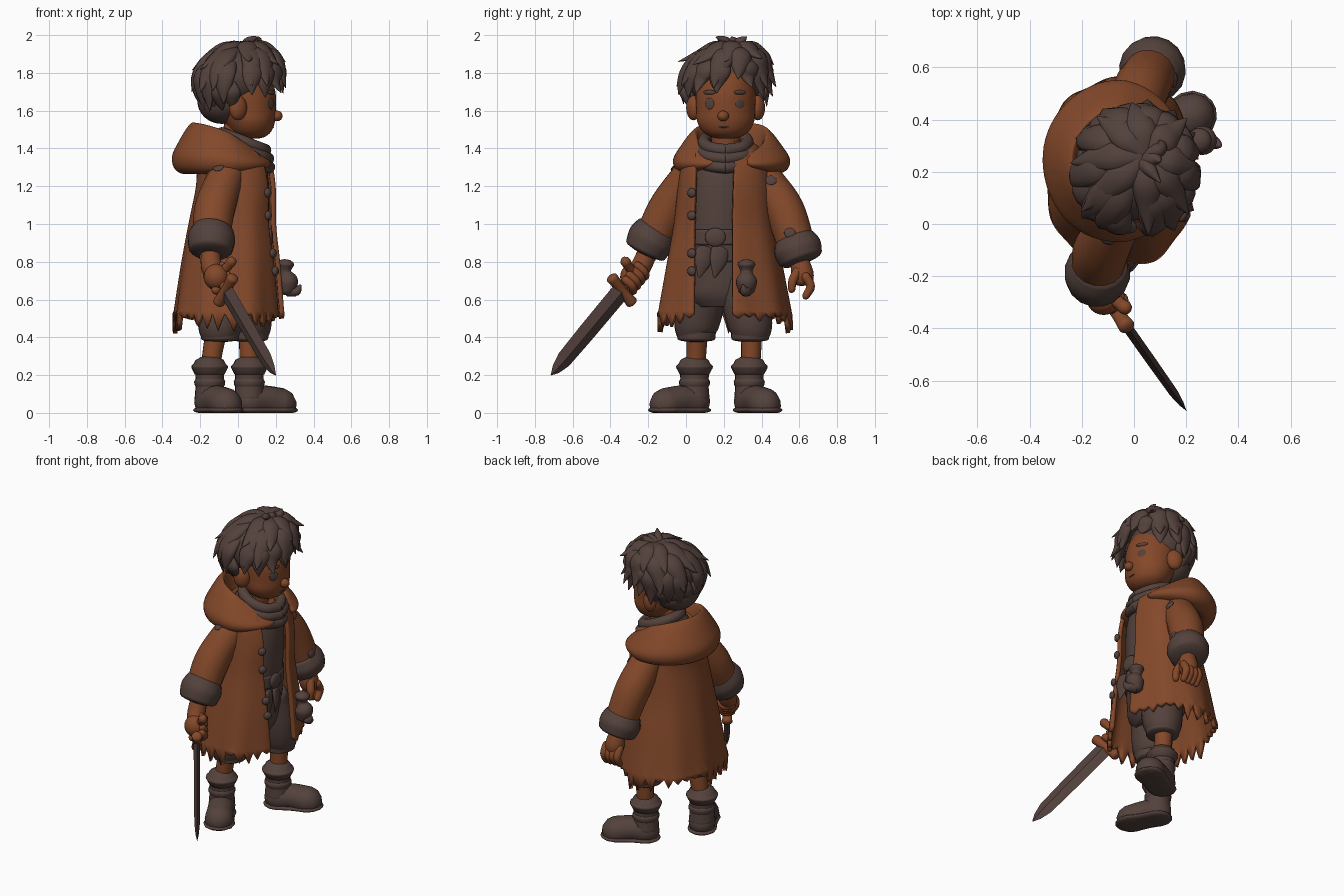
import bpy, bmesh, random
from math import sin, cos, pi, asin, radians, sqrt
from mathutils import Vector, Matrix

random.seed(4)
if "Cube" in bpy.data.objects:
    bpy.data.objects.remove(bpy.data.objects["Cube"])


def material(name, rgb):
    m = bpy.data.materials.new(name)
    m.use_nodes = True
    m.diffuse_color = (*rgb, 1)
    bsdf = m.node_tree.nodes["Principled BSDF"]
    bsdf.inputs["Base Color"].default_value = (*rgb, 1)
    bsdf.inputs["Roughness"].default_value = 0.8
    return m


RUST = material("rust cloth", (0.23, 0.066, 0.023))
SKIN = material("tan skin", (0.23, 0.064, 0.022))
DARK = material("dark brown", (0.088, 0.054, 0.045))
STEEL = material("dull blade", (0.085, 0.052, 0.046))


def finish(bm, name, mat, smooth=True):
    bmesh.ops.recalc_face_normals(bm, faces=bm.faces)
    me = bpy.data.meshes.new(name)
    bm.to_mesh(me)
    bm.free()
    me.materials.append(mat)
    for p in me.polygons:
        p.use_smooth = smooth
    ob = bpy.data.objects.new(name, me)
    bpy.context.collection.objects.link(ob)
    return ob


def spline(pts, steps=5):
    # Smooth path through tuples of any length
    p = [pts[0]] + list(pts) + [pts[-1]]
    out = []
    for i in range(1, len(p) - 2):
        for s in range(steps):
            t = s / steps
            out.append([0.5 * (2 * b + (c - a) * t + (2 * a - 5 * b + 4 * c - d) * t * t
                               + (3 * b - a - 3 * c + d) * t ** 3)
                        for a, b, c, d in zip(p[i - 1], p[i], p[i + 1], p[i + 2])])
    return out + [list(pts[-1])]


def skin_rings(name, rings, mat, smooth=True):
    # Closed body through rings of points, capped at both ends
    bm = bmesh.new()
    rings = [[bm.verts.new(p) for p in r] for r in rings]
    n = len(rings[0])
    for a, b in zip(rings, rings[1:]):
        for i in range(n):
            j = (i + 1) % n
            bm.faces.new((a[i], a[j], b[j], b[i]))
    bm.faces.new(rings[0])
    bm.faces.new(rings[-1])
    return finish(bm, name, mat, smooth)


def tube(name, pts, mat, ref=(1, 0.3, 0.1), flat=1.0, cap=0.5, n=16, floor=False):
    # Round-ended tube along points of (x, y, z, radius)
    rows = [(Vector(q[:3]), max(q[3], 0.003)) for q in spline(pts)]
    d0 = (rows[0][0] - rows[1][0]).normalized()
    d1 = (rows[-1][0] - rows[-2][0]).normalized()
    ends = [(sin(a), cos(a)) for a in (0.5, 1.0, 1.4)]
    (c0, r0), (c1, r1) = rows[0], rows[-1]
    rows = ([(c0 + d0 * r0 * s * cap, r0 * c) for s, c in reversed(ends)] + rows
            + [(c1 + d1 * r1 * s * cap, r1 * c) for s, c in ends])
    rings = []
    for i, (c, r) in enumerate(rows):
        d = (rows[min(i + 1, len(rows) - 1)][0] - rows[max(i - 1, 0)][0]).normalized()
        u = d.cross(Vector(ref)).normalized()
        v = u.cross(d)
        ring = [c + u * r * cos(k * 2 * pi / n) + v * r * flat * sin(k * 2 * pi / n) for k in range(n)]
        rings.append([Vector((p.x, p.y, max(p.z, 0))) for p in ring] if floor else ring)
    return skin_rings(name, rings, mat)


def ball(name, loc, size, mat, facing=None):
    # Ellipsoid; facing turns its local x axis to a direction
    bm = bmesh.new()
    bmesh.ops.create_uvsphere(bm, u_segments=24, v_segments=16, radius=1)
    rot = Vector(facing).to_track_quat('X', 'Z').to_matrix().to_4x4() if facing else Matrix()
    bm.transform(Matrix.Translation(loc) @ rot @ Matrix.Diagonal((*size, 1)))
    return finish(bm, name, mat)


def loft(name, levels, mat, n=48):
    # Closed body from (z, cx, cy, rx, ry) sections
    angles = [k * 2 * pi / n for k in range(n)]
    return skin_rings(name, [[(cx + rx * cos(a), cy + ry * sin(a), z) for a in angles]
                             for z, cx, cy, rx, ry in spline(levels)], mat)


def squared(c):
    # Cosine flattened so the coat is fuller at the front and back
    return abs(c) ** 0.8 * (1 if c > 0 else -1)


# Coat: open-fronted shell with folds and a torn hem
bm, rings, N = bmesh.new(), [], 120
levels = spline([(1.43, -0.03, 0.21, 0.12, 0.13), (1.35, -0.02, 0.21, 0.18, 0.21),
                 (1.2, -0.01, 0.205, 0.2, 0.235), (1.0, -0.03, 0.2, 0.22, 0.255),
                 (0.78, -0.04, 0.2, 0.25, 0.295), (0.5, -0.052, 0.2, 0.28, 0.345)])
depth = [0.015 + 0.1 * random.random() ** 1.5 for i in range(N)]
for z, cx, cy, rx, ry in levels:
    low = max(0, (1.2 - z) / 0.7)
    a0 = asin(min(1, 0.045 / ry))
    a1 = 2 * pi - asin(min(0.9, 0.155 / ry))
    ring = []
    for k in range(N + 1):
        a = a0 + (a1 - a0) * k / N
        f = 1 + 0.02 * low * sin(9 * a) + 0.012 * low * sin(5 * a + 1)
        dz = 0.025 - depth[k // 4] * (1 - abs(k % 4 - 2) / 2) if z < 0.51 else 0
        ring.append(bm.verts.new((cx + rx * f * squared(cos(a)), cy + ry * f * sin(a), z + dz)))
    rings.append(ring)
for a, b in zip(rings, rings[1:]):
    for i in range(N):
        bm.faces.new((a[i], a[i + 1], b[i + 1], b[i]))
coat = finish(bm, "coat", RUST)
mod = coat.modifiers.new("thickness", 'SOLIDIFY')
mod.thickness, mod.offset = 0.025, 0

# Coat buttons, set on the front edge
for i, z in enumerate((1.165, 1.045, 0.845, 0.75)):
    _, cx, cy, rx, ry = min(levels, key=lambda s: abs(s[0] - z))
    c = sqrt(1 - ((0.032 - cy) / ry) ** 2)
    ball(f"button_{i}", (cx + rx * squared(c) + 0.018, 0.03, z), (0.017, 0.025, 0.025), DARK, (1, -0.6, 0))

# Hood: sloped collar section swept around the shoulders, thinning to its front ends
section = [(0.46, 1.37), (0.58, 1.52), (0.68, 1.525), (0.87, 1.44), (1.0, 1.355),
           (0.93, 1.285), (0.7, 1.27), (0.46, 1.37)]
rings = []
for k in range(61):
    a = radians(20 + 320 * k / 60)
    end = min(1, 0.3 + 0.7 * sqrt(min(k, 60 - k) / 12))
    slope = 1 - 0.5 * ((1 + cos(a)) / 2) ** 1.5
    fold = 1 + 0.02 * sin(5 * a)
    ring = []
    for r, z in spline(section, 4)[:-1]:
        r = 0.78 + (r - 0.78) * end * fold
        z = 1.33 + (1.27 + (z - 1.27) * slope - 1.33) * end
        ring.append((-0.06 + 0.29 * r * cos(a), 0.24 + 0.31 * r * sin(a), z))
    rings.append(ring)
skin_rings("hood", rings, RUST)
ball("hood_lining", (-0.08, 0.22, 1.37), (0.17, 0.2, 0.05), RUST)

# Neck and scarf
tube("neck", [(-0.02, 0.21, 1.35, 0.08), (0, 0.21, 1.52, 0.075)], SKIN)
for i, (z, r) in enumerate([(1.345, 0.135), (1.39, 0.13), (1.435, 0.115)]):
    loop = [(0.03 + r * cos(k * pi / 4), 0.21 + r * sin(k * pi / 4), z - 0.045 * cos(k * pi / 4), 0.033)
            for k in range(9)]
    tube(f"scarf_fold_{i}", loop, DARK, ref=(0, 0, 1))

# Vest, belt and shorts
loft("vest", [(0.8, -0.02, 0.18, 0.175, 0.2), (0.92, -0.01, 0.18, 0.17, 0.18),
              (1.2, 0, 0.19, 0.165, 0.18), (1.38, 0, 0.2, 0.13, 0.15)], DARK)
loft("belt", [(0.89, -0.01, 0.18, 0.18, 0.19), (0.97, -0.01, 0.18, 0.18, 0.19)], DARK)
ball("buckle", (0.168, 0.155, 0.93), (0.018, 0.055, 0.05), DARK)
for i, y in enumerate((0.09, 0.17)):
    tube(f"vest_tail_{i}", [(0.155, y + 0.01, 0.86, 0.05), (0.165, y, 0.8, 0.045), (0.17, y - 0.02, 0.72, 0.008)],
         DARK, flat=0.35)
loft("shorts_waist", [(0.56, -0.02, 0.195, 0.11, 0.15), (0.62, -0.02, 0.19, 0.145, 0.2),
                      (0.7, -0.02, 0.19, 0.16, 0.205), (0.84, -0.02, 0.18, 0.17, 0.195)], DARK)
for side, x, y in (("right", -0.095, 0.055), ("left", 0.06, 0.34)):
    tube(side + "_shorts_leg", [(x * 0.3, y * 0.6 + 0.08, 0.75, 0.12), (x * 0.8, y * 0.85 + 0.03, 0.58, 0.128),
                                (x, y, 0.46, 0.118), (x, y, 0.4, 0.098)], DARK, cap=0.2)
    tube(side + "_shorts_hem", [(x, y, 0.425, 0.104), (x, y, 0.39, 0.1)], DARK, cap=0.15)

# Legs and boots, toes turned outward
for side, hip, heel, toe in (("right", (-0.1, 0.06), (-0.15, 0.045), (-0.065, -0.105)),
                             ("left", (0.06, 0.345), (0.06, 0.335), (0.222, 0.415))):
    hx, hy = heel
    tube(side + "_leg", [(*hip, 0.5, 0.06), (hx * 0.7 + hip[0] * 0.3, hy + 0.01, 0.32, 0.053),
                         (hx, hy, 0.18, 0.05)], SKIN)
    tube(side + "_boot_shaft", [(hx, hy, 0.08, 0.08), (hx, hy, 0.15, 0.075), (hx, hy, 0.23, 0.078)], DARK)
    tube(side + "_boot_cuff", [(hx, hy, 0.225, 0.09), (hx, hy, 0.245, 0.098), (hx, hy, 0.26, 0.085)], DARK)
    tube(side + "_boot_fold", [(hx, hy, 0.15, 0.081), (hx, hy, 0.165, 0.083)], DARK)
    mx, my = (hx + toe[0]) / 2, (hy + toe[1]) / 2
    tube(side + "_boot_foot", [(hx, hy, 0.06, 0.082), (mx, my, 0.065, 0.08), (*toe, 0.045, 0.088)],
         DARK, ref=(0, 0, 1), cap=1.0, floor=True)
    tube(side + "_boot_sole", [(hx, hy, 0.015, 0.088), (mx, my, 0.015, 0.085), (*toe, 0.015, 0.096)],
         DARK, ref=(0, 0, 1), flat=0.25, cap=1.0, floor=True)

# Sleeves, turned-back cuffs and cloth patches
tube("right_sleeve", [(-0.03, 0.07, 1.31, 0.09), (-0.08, -0.01, 1.21, 0.1), (-0.125, -0.1, 1.07, 0.108),
                      (-0.14, -0.17, 0.93, 0.1)], RUST)
tube("right_cuff", [(-0.132, -0.155, 0.97, 0.11), (-0.14, -0.185, 0.92, 0.127),
                    (-0.145, -0.215, 0.86, 0.115)], DARK, cap=0.2)
tube("left_sleeve", [(-0.03, 0.35, 1.31, 0.09), (0, 0.43, 1.21, 0.1), (0.03, 0.52, 1.07, 0.108),
                     (0.065, 0.58, 0.9, 0.1)], RUST)
tube("left_cuff", [(0.06, 0.57, 0.92, 0.11), (0.07, 0.59, 0.87, 0.129),
                   (0.08, 0.61, 0.815, 0.117)], DARK, cap=0.2)
for i, (core, face, r) in enumerate([((-0.072, 0.005, 1.23), (-0.3, -0.6, 0.65), 0.1),
                                     ((0.003, 0.44, 1.195), (0.9, 0.1, 0.35), 0.101),
                                     ((0.055, 0.56, 0.935), (0.97, -0.1, 0.17), 0.104)]):
    ball(f"patch_{i}", Vector(core) + Vector(face).normalized() * r, (0.008, 0.03, 0.026), DARK, face)

# Relaxed left hand
tube("left_palm", [(0.08, 0.6, 0.82, 0.045), (0.09, 0.615, 0.74, 0.06), (0.09, 0.62, 0.7, 0.055)], SKIN)
for i in range(4):
    x = 0.045 + 0.032 * i
    tube(f"left_finger_{i}", [(x, 0.635, 0.72, 0.025), (x, 0.66, 0.67, 0.024), (x, 0.635, 0.62, 0.02)],
         SKIN, n=10, cap=1)
tube("left_thumb", [(0.12, 0.59, 0.75, 0.026), (0.14, 0.565, 0.7, 0.024), (0.14, 0.56, 0.655, 0.02)],
     SKIN, n=10, cap=1)

# Sword: blade, guard, grip and pommel along one axis
guard, tip = Vector((-0.065, -0.34, 0.65)), Vector((0.2, -0.715, 0.2))
axis = (tip - guard).normalized()
thin = Vector((0.81, 0.57, 0)).normalized()
wide = axis.cross(thin).normalized()
rings = []
for t, w in ((0, 0.054), (0.5, 0.052), (0.82, 0.047), (0.93, 0.028), (1, 0.002)):
    c = guard.lerp(tip, t)
    rings.append([c + v for v in (wide * w, thin * w * 0.36, -wide * w, -thin * w * 0.36)])
skin_rings("sword_blade", rings, STEEL, smooth=False)
tube("sword_guard", [(*(guard + wide * s), r) for s, r in ((-0.09, 0.032), (0, 0.026), (0.09, 0.032))], RUST)
tube("sword_grip", [(*guard, 0.02), (*(guard - axis * 0.24), 0.02)], RUST)
ball("sword_pommel", guard - axis * 0.25, (0.036, 0.036, 0.036), RUST)

# Right hand closed on the grip
fist = guard - axis * 0.1
tube("right_wrist", [(-0.145, -0.2, 0.86, 0.052), (-0.14, -0.24, 0.77, 0.055), (*fist, 0.05)], SKIN)
ball("right_fist", fist - thin * 0.012, (0.065, 0.06, 0.068), SKIN)
for i in range(4):
    c = guard - axis * (0.04 + 0.036 * i)
    tube(f"right_finger_{i}", [(*(c + (-wide * cos(a) + thin * sin(a)) * 0.047), 0.023)
                               for a in (-0.6, 0.4, 1.4, 2.4)], SKIN, ref=axis, n=10, cap=1)
tube("right_thumb", [(-0.1, -0.27, 0.73, 0.03), (-0.06, -0.3, 0.77, 0.025), (-0.035, -0.32, 0.8, 0.028)],
     SKIN, n=10, cap=1)

# Head, face and ears
loft("head", [(1.452, 0.075, 0.21, 0.03, 0.035), (1.462, 0.073, 0.21, 0.07, 0.08), (1.49, 0.068, 0.21, 0.108, 0.122),
              (1.54, 0.062, 0.21, 0.133, 0.15), (1.6, 0.05, 0.21, 0.15, 0.155), (1.7, 0.03, 0.21, 0.168, 0.158),
              (1.8, 0.01, 0.21, 0.15, 0.14), (1.87, 0, 0.21, 0.07, 0.07)], SKIN)
ball("nose", (0.206, 0.197, 1.572), (0.03, 0.03, 0.028), SKIN)
for side, s in (("right", -1), ("left", 1)):
    ball(side + "_ear", (0.0, 0.21 + s * 0.17, 1.615), (0.05, 0.036, 0.066), SKIN, (1, s * -0.5, 0))
    ball(side + "_eye", (0.177, 0.205 + s * 0.081, 1.637), (0.006, 0.028, 0.03), DARK, (1, s * 0.6, 0))
    ball(side + "_eyebrow", (0.178, 0.205 + s * 0.081, 1.697), (0.008, 0.038, 0.012), DARK, (1, s * 0.6, 0))
ball("mouth", (0.187, 0.2, 1.513), (0.004, 0.028, 0.004), DARK, (1, 0, -0.4))

# Hair: cap plus layered pointed locks spreading from an off-centre crown
ball("hair_cap", (-0.025, 0.21, 1.775), (0.185, 0.2, 0.17), DARK)
ball("hair_nape", (-0.085, 0.21, 1.65), (0.13, 0.155, 0.12), DARK)


def hair_lock(name, ang, start, end, width, flick):
    out = Vector((cos(ang), sin(ang), 0))
    pts = []
    for t, r, lift in ((0, 0.5, 0.95), (0.35, 1, 1.0), (0.7, 0.72, 1.04), (1, 0.04, flick)):
        p = radians(start + (end - start) * t)
        q = Vector((0.22 * sin(p) * cos(ang), 0.225 * sin(p) * sin(ang), 0.19 * cos(p))) * lift
        shift = max(0, cos(p))
        pts.append((q.x + 0.045 * shift, q.y + 0.2 + 0.06 * shift, q.z + 1.765, r * width))
    tube(name, pts, DARK, ref=out + Vector((0, 0, 0.5)), flat=0.55, n=10, cap=0.3)


for row, (count, start, end, width) in enumerate([(8, 4, 66, 0.06), (11, 25, 95, 0.062), (14, 55, 113, 0.058)]):
    for k in range(count):
        ang = 2 * pi * (k + 0.5 * (row % 2)) / count + random.uniform(-0.15, 0.15)
        rear = (1 - cos(ang)) / 2
        drop = (-10 + 30 * rear) if row == 2 else 6 * rear
        hair_lock(f"hair_lock_{row}_{k}", ang, start, end + drop + random.uniform(-7, 7), width,
                  random.uniform(1.16, 1.3))
for k in range(9):
    hair_lock(f"nape_lock_{k}", radians(100 + 20 * k), 95, 148 - abs(k - 4) * 3, 0.05, 1.14)
for k in range(3):
    tube(f"crown_tuft_{k}", [(0.03, 0.24, 1.92, 0.035), (0.06 + 0.02 * k, 0.21 + 0.04 * k, 1.965, 0.028),
                             (0.1, 0.16 + 0.08 * k, 1.99, 0.004)], DARK, n=10)

# Belt pouch
tube("pouch", [(0.255, 0.32, 0.65, 0.045), (0.262, 0.32, 0.7, 0.056), (0.25, 0.32, 0.745, 0.032),
               (0.25, 0.32, 0.785, 0.048)], DARK, cap=0.6)
tube("pouch_flap", [(0.27, 0.32, 0.65, 0.035), (0.31, 0.31, 0.645, 0.025), (0.33, 0.3, 0.675, 0.008)], DARK)
